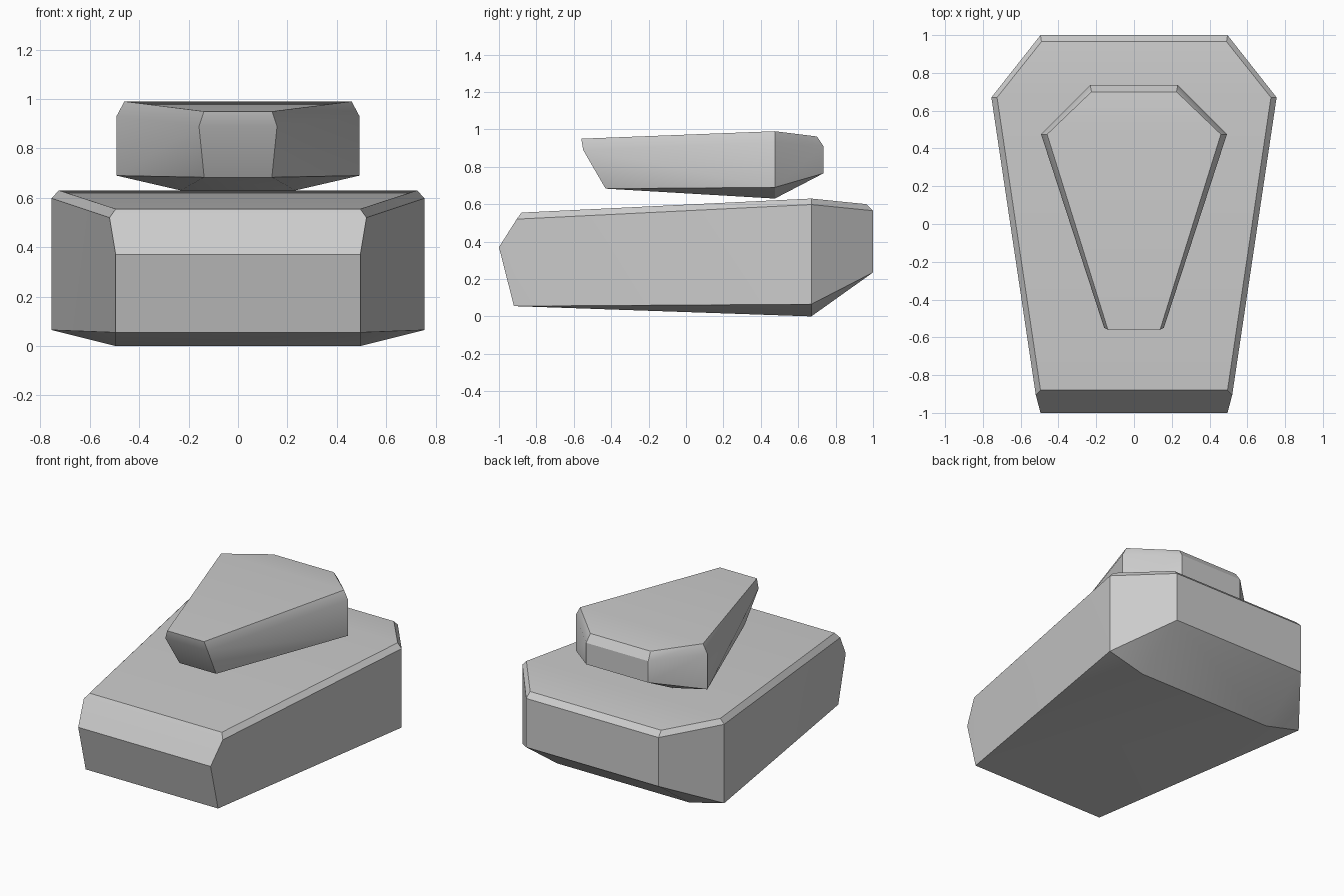
import bpy, bmesh
from math import radians

if "Cube" in bpy.data.objects:
    bpy.data.objects.remove(bpy.data.objects["Cube"])


def faceted_block(name, half):
    """Mirror half the corner points across x and wrap them in a convex skin."""
    bm = bmesh.new()
    for x, y, z in half:
        for side in (1, -1):
            bm.verts.new((x * side, y, z))
    bmesh.ops.convex_hull(bm, input=bm.verts[:])
    bmesh.ops.dissolve_limit(bm, angle_limit=radians(1.0),
                             verts=bm.verts[:], edges=bm.edges[:])
    bmesh.ops.recalc_face_normals(bm, faces=bm.faces[:])
    mesh = bpy.data.meshes.new(name)
    bm.to_mesh(mesh)
    bm.free()
    obj = bpy.data.objects.new(name, mesh)
    bpy.context.collection.objects.link(obj)
    bpy.ops.object.select_all(action='DESELECT')
    obj.select_set(True)
    bpy.context.view_layer.objects.active = obj
    bpy.ops.object.shade_smooth_by_angle(angle=radians(30))
    return obj


# Lower hull: wide shoulders at the back, tapering to a wedge front
faceted_block("lower_hull", [
    (0.495, -0.88, 0.555), (0.725, 0.67, 0.63), (0.49, 0.965, 0.60),   # top rim
    (0.52, -0.905, 0.52), (0.755, 0.67, 0.598), (0.495, 1.0, 0.565),   # bevel edge
    (0.495, -1.0, 0.37),                                              # nose
    (0.495, -0.92, 0.055), (0.755, 0.67, 0.065), (0.495, 1.0, 0.235),  # lower edge
    (0.495, 0.67, 0.0),                                               # keel
])

# Upper block: same shape, smaller with a sharper taper
faceted_block("upper_block", [
    (0.138, -0.56, 0.95), (0.46, 0.475, 0.99), (0.225, 0.70, 0.962),   # top rim
    (0.158, -0.55, 0.89), (0.492, 0.475, 0.93), (0.232, 0.735, 0.91),  # bevel edge
    (0.137, -0.43, 0.683), (0.492, 0.475, 0.69), (0.232, 0.735, 0.765),  # lower edge
    (0.232, 0.475, 0.63),                                             # keel
])
